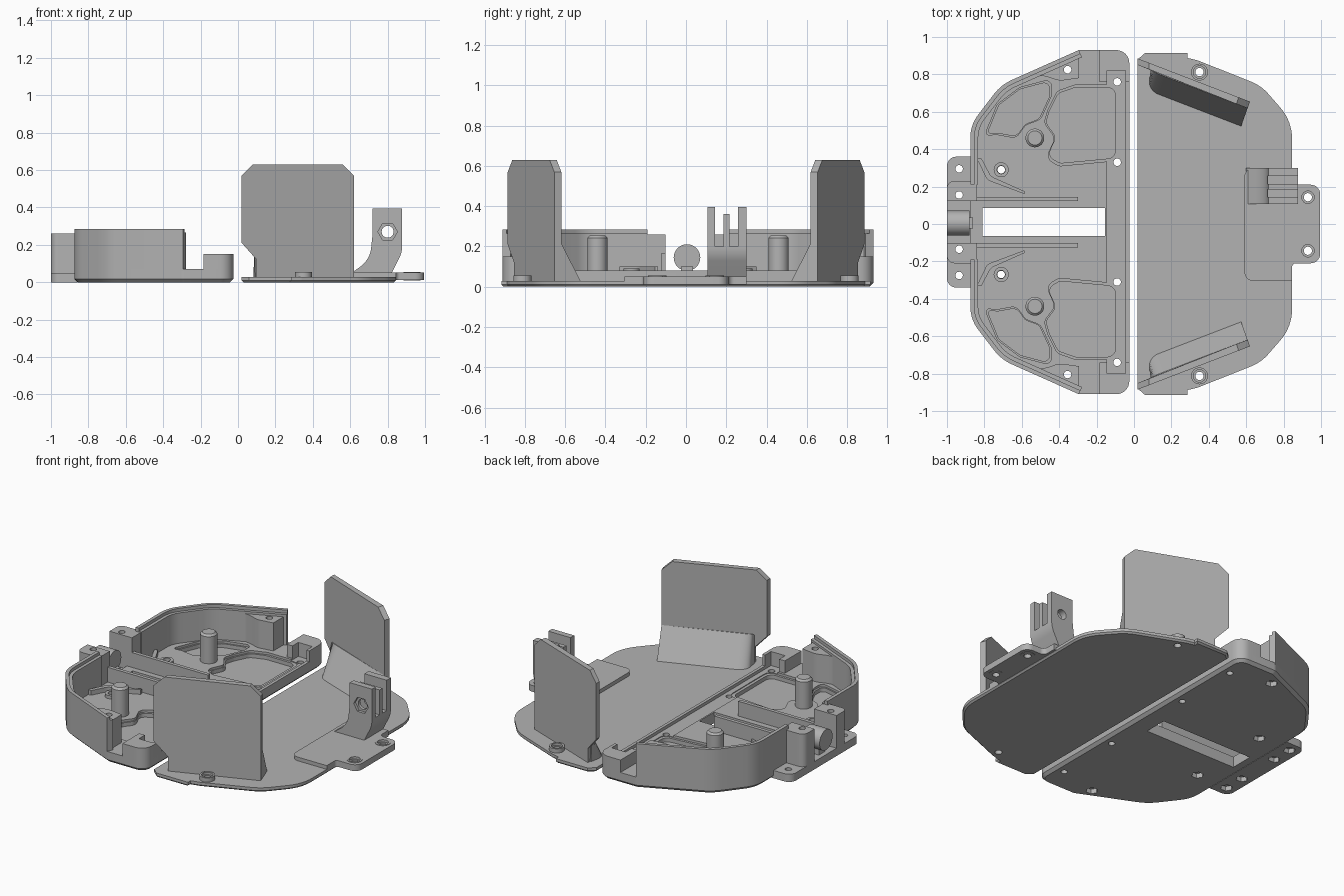
import bpy, bmesh, math
from mathutils import Vector

if "Cube" in bpy.data.objects:
    bpy.data.objects.remove(bpy.data.objects["Cube"])

grey = bpy.data.materials.new("plain grey")
grey.use_nodes = True
grey.diffuse_color = (0.45, 0.45, 0.45, 1)
grey.node_tree.nodes["Principled BSDF"].inputs["Base Color"].default_value = (0.45, 0.45, 0.45, 1)

CY = 0.01  # the tray is centred slightly off the plate


def rounded(pts, r=0.0, steps=8):
    """Closed outline with filleted corners; a third value overrides the radius."""
    out = []
    for i, p in enumerate(pts):
        rad = p[2] if len(p) > 2 else r
        c = Vector(p[:2])
        a = Vector(pts[i - 1][:2]) - c
        b = Vector(pts[(i + 1) % len(pts)][:2]) - c
        ang = a.angle(b)
        if rad <= 0 or ang > 3.1:
            out.append(tuple(c))
            continue
        d = min(rad / math.tan(ang / 2), a.length * 0.49, b.length * 0.49)
        rad = d * math.tan(ang / 2)
        mid = c + (a.normalized() + b.normalized()).normalized() * rad / math.sin(ang / 2)
        v0 = c + a.normalized() * d - mid
        v1 = c + b.normalized() * d - mid
        sweep = math.pi - ang
        for k in range(steps + 1):
            t = k / steps
            q = (v0 * math.sin((1 - t) * sweep) + v1 * math.sin(t * sweep)) / math.sin(sweep)
            out.append(tuple(mid + q))
    return out


def circle(x, y, r, n=32):
    return [(x + r * math.cos(k * math.tau / n), y + r * math.sin(k * math.tau / n)) for k in range(n)]


def box(x0, x1, y0, y1):
    return [(x0, y0), (x1, y0), (x1, y1), (x0, y1)]


def flip(pts, s, dy=0.0):
    return [(p[0], p[1] * s + dy, *p[2:]) for p in pts]


def straight(u, v, w):
    return (u, v, w)


def upright(u, v, w):
    return (u, w, v)


def prism(name, outlines, z0, z1, place=straight, chamfer=0.0, top_chamfer=0.0):
    """Extrude one outline or a list of outlines into a single object."""
    if isinstance(outlines[0][0], (int, float)):
        outlines = [outlines]
    bm = bmesh.new()
    for pts in outlines:
        lo = [bm.verts.new(place(p[0], p[1], z0)) for p in pts]
        hi = [bm.verts.new(place(p[0], p[1], z1)) for p in pts]
        bm.faces.new(lo)
        bm.faces.new(hi)
        for i in range(len(pts)):
            bm.faces.new((lo[i - 1], lo[i], hi[i], hi[i - 1]))
    bmesh.ops.recalc_face_normals(bm, faces=bm.faces)
    for size, z in ((chamfer, z0), (top_chamfer, z1)):
        if size:
            rim = [e for e in bm.edges if all(abs(v.co.z - z) < 1e-5 for v in e.verts)]
            bmesh.ops.bevel(bm, geom=rim, offset=size, segments=1, affect='EDGES', clamp_overlap=True)
    mesh = bpy.data.meshes.new(name)
    bm.to_mesh(mesh)
    bm.free()
    mesh.materials.append(grey)
    ob = bpy.data.objects.new(name, mesh)
    bpy.context.collection.objects.link(ob)
    return ob


def cut(ob, outlines, z0, z1, place=straight):
    cutter = prism("cutter", outlines, z0, z1, place)
    mod = ob.modifiers.new("cut", 'BOOLEAN')
    mod.operation, mod.solver, mod.object = 'DIFFERENCE', 'EXACT', cutter
    bpy.context.view_layer.objects.active = ob
    bpy.ops.object.modifier_apply(modifier=mod.name)
    bpy.data.objects.remove(cutter)


def both(pts):
    return [flip(pts, s, CY) for s in (1, -1)]


def ribbon(path, t0, t1):
    """Band between two inward offsets of an open path."""
    def off(d):
        res = []
        for i, p in enumerate(path):
            a, b = path[max(i - 1, 0)], path[min(i + 1, len(path) - 1)]
            t = (Vector(b) - Vector(a)).normalized()
            res.append((p[0] + t.y * d, p[1] - t.x * d))
        return res
    return off(t0) + off(t1)[::-1]


# Tray floor
half = [(-0.025, 0.92, 0.07), (-0.295, 0.92, 0.05), (-0.71, 0.735, 0.25), (-0.875, 0.52, 0.2)]
outline = rounded(half + flip(half, -1)[::-1])
floor = prism("tray_floor", flip(outline, 1, CY), 0, 0.07, chamfer=0.018)

big = [(-0.46, 0.60), (-0.41, 0.70), (-0.31, 0.735), (-0.08, 0.735), (-0.08, 0.33),
       (-0.40, 0.30), (-0.47, 0.34), (-0.42, 0.45), (-0.48, 0.53)]
small = [(-0.80, 0.46), (-0.73, 0.63), (-0.61, 0.72), (-0.44, 0.765), (-0.44, 0.68),
         (-0.50, 0.55), (-0.58, 0.52), (-0.63, 0.45), (-0.74, 0.47)]


def shrink(pts, k):
    c = sum((Vector(p) for p in pts), Vector((0, 0))) / len(pts)
    return [tuple(c + (Vector(p) - c) * k) for p in pts]


# Stepped pockets, long slot, edge channel
for k, depth in ((1, 0.055), (0.93, 0.03)):
    cut(floor, [q for p in (big, small) for q in both(rounded(shrink(p, k), 0.045))], depth, 0.2)
cut(floor, box(-0.81, -0.155, CY - 0.075, CY + 0.075), -0.1, 0.2)
cut(floor, box(-0.145, -0.045, CY - 0.81, CY + 0.81), 0.06, 0.2)
holes = [(-0.09, 0.75), (-0.09, 0.32), (-0.355, 0.815), (-0.71, 0.28)]
cut(floor, [q for x, y in holes for q in both(circle(x, y, 0.02, 20))], -0.1, 0.2)
cut(floor, [q for x, y in holes[2:] for q in both(circle(x, y, 0.036, 6))], -0.1, 0.03)

# Outer walls with an inner ledge, corner pillars, end blocks, mounts
side = rounded([(-0.295, 0.92)] + half[2:] + [(-0.875, 0.2)] + [(-0.295, 0.2)])
side = [p for p in side if p[1] > 0.21 or p[0] < -0.8]
pillar = rounded([(-0.295, 0.90), (-0.295, 0.77), (-0.40, 0.755, 0.1), (-0.50, 0.79, 0.2), (-0.64, 0.75)])
end_block = rounded([(-0.185, 0.92), (-0.185, 0.75), (-0.145, 0.75), (-0.145, 0.81),
                     (-0.045, 0.81), (-0.045, 0.75), (-0.025, 0.75), (-0.025, 0.92, 0.07)])
for s, tag in ((1, "left"), (-1, "right")):
    def m(pts):
        return flip(pts, s, CY)
    prism("wall_outer_" + tag, m(ribbon(side, 0, -0.022)), 0.06, 0.285)
    prism("wall_ledge_" + tag, m(ribbon(side, -0.02, -0.042)), 0.06, 0.265)
    post = prism("corner_pillar_" + tag, m(pillar), 0.06, 0.25)
    cut(post, m(circle(-0.355, 0.815, 0.02, 20)), 0, 0.4)
    prism("end_block_" + tag, m(end_block), 0.06, 0.15)
    prism("post_" + tag, m(circle(-0.53, 0.45, 0.05)), 0.02, 0.255, top_chamfer=0.012)
    prism("rail_" + tag, m(box(-0.86, -0.30, 0.112, 0.135)), 0.06, 0.165)
    rib = rounded([(-0.84, 0.34), (-0.815, 0.34), (-0.765, 0.245, 0.05), (-0.585, 0.165),
                   (-0.585, 0.15), (-0.785, 0.225, 0.05)])
    prism("rib_" + tag, m(rib), 0.06, 0.10)
    boss = prism("boss_" + tag, m(circle(-0.71, 0.28, 0.04)), 0.06, 0.09)
    cut(boss, m(circle(-0.71, 0.28, 0.022, 20)), 0, 0.2)
    ear = prism("ear_" + tag, m(rounded([(-0.86, 0.35), (-1, 0.35, 0.05), (-1, 0.112), (-0.86, 0.112)])), 0, 0.05)
    block = prism("mount_block_" + tag, m(rounded([(-0.84, 0.22), (-1, 0.22, 0.04), (-1, 0.112), (-0.84, 0.112)])),
                  0.04, 0.26)
    for y in (0.285, 0.145):
        for part in (ear, block):
            if part is ear or y < 0.2:
                cut(part, m(circle(-0.935, y, 0.02, 20)), -0.1, 0.4)
        cut(ear, m(circle(-0.935, y, 0.036, 6)), -0.1, 0.03)

prism("edge_lip", box(-0.045, -0.025, CY - 0.78, CY + 0.78), 0.05, 0.08)


# Shaft lying in the opening
def along_x(u, v, w):
    return (w, u, v)


prism("shaft", circle(CY - 0.005, 0.145, 0.066), -1.0, -0.88, along_x)
prism("shaft_support", box(-0.97, -0.86, CY - 0.035, CY + 0.025), 0.03, 0.1)
prism("mount_bridge", box(-1.0, -0.86, CY - 0.12, CY + 0.12), 0, 0.05)

# Flat plate
ph = [(0.02, 0.88), (0.06, 0.915), (0.285, 0.915), (0.285, 0.888), (0.34, 0.875, 0.05),
      (0.68, 0.74, 0.25), (0.845, 0.55, 0.25)]
plate = prism("plate", rounded(ph + flip(ph, -1)[::-1]), 0, 0.028, chamfer=0.01)
pad = prism("bracket_pad", rounded([(0.59, 0.30, 0.05), (0.86, 0.30), (0.86, 0.21, 0.03), (0.995, 0.21, 0.05),
                                    (0.995, -0.21, 0.05), (0.845, -0.21, 0.02), (0.845, -0.305), (0.59, -0.305, 0.05)]),
            0.012, 0.052)
screws = [(0.35, 0.812), (0.93, 0.143)]
for x, y in screws:
    for s in (1, -1):
        spot = circle(x, y * s, 0.022, 20)
        ring = prism("screw_ring", circle(x, y * s, 0.045), 0.01, 0.055)
        for part in (plate, pad, ring):
            cut(part, spot, -0.1, 0.2)
        cut(ring, circle(x, y * s, 0.033), 0.04, 0.2)
        if x > 0.5:
            cut(pad, circle(x, y * s, 0.033), 0.04, 0.2)

# Slanted wings with flared feet
wing = [(0.02, 0.21), (0.02, 0.57), (0.08, 0.63), (0.56, 0.63), (0.62, 0.57), (0.62, 0.02), (0.10, 0.02), (0.10, 0.12)]
foot = rounded([(0.10, 0.02), (0.62, 0.02), (0.62, 0.135), (0.12, 0.135, 0.07)])
for s, tag in ((1, "left"), (-1, "right")):
    def lean(u, v, w):
        return (u - 0.36 * (w if u > 0.5 else 0), s * (0.885 - (u - 0.02) * 0.385 - w), v)

    def flare(u, w, z):
        if z > 0.1:
            w = 0.03 + (w - 0.03) * 0.05
        return (u - 0.36 * w, s * (0.885 - (u - 0.02) * 0.385 - w), z)
    prism("wing_" + tag, wing, 0, 0.035, lean)
    prism("wing_foot_" + tag, foot, 0.02, 0.215, flare)

# Three-prong hinge bracket
bracket = prism("hinge_bracket", rounded([(0.60, 0.045), (0.705, 0.12, 0.18), (0.72, 0.26), (0.72, 0.395),
                                          (0.878, 0.395), (0.878, 0.16, 0.15), (0.82, 0.045)]),
                0.107, 0.30, upright)
for y0, y1, z in ((0.145, 0.185, 0.2), (0.215, 0.257, 0.2), (0.18, 0.22, 0.36)):
    cut(bracket, box(0.55, 1, y0, y1), z, 0.5)
cut(bracket, circle(0.80, 0.27, 0.032, 24), 0, 0.5, upright)
cut(bracket, circle(0.80, 0.27, 0.052, 6), 0, 0.125, upright)

# Smooth the curved sides, keep edges sharp
for ob in bpy.context.scene.objects:
    ob.select_set(ob.type == 'MESH')
bpy.context.view_layer.objects.active = floor
bpy.ops.object.shade_smooth_by_angle(angle=math.radians(30))
